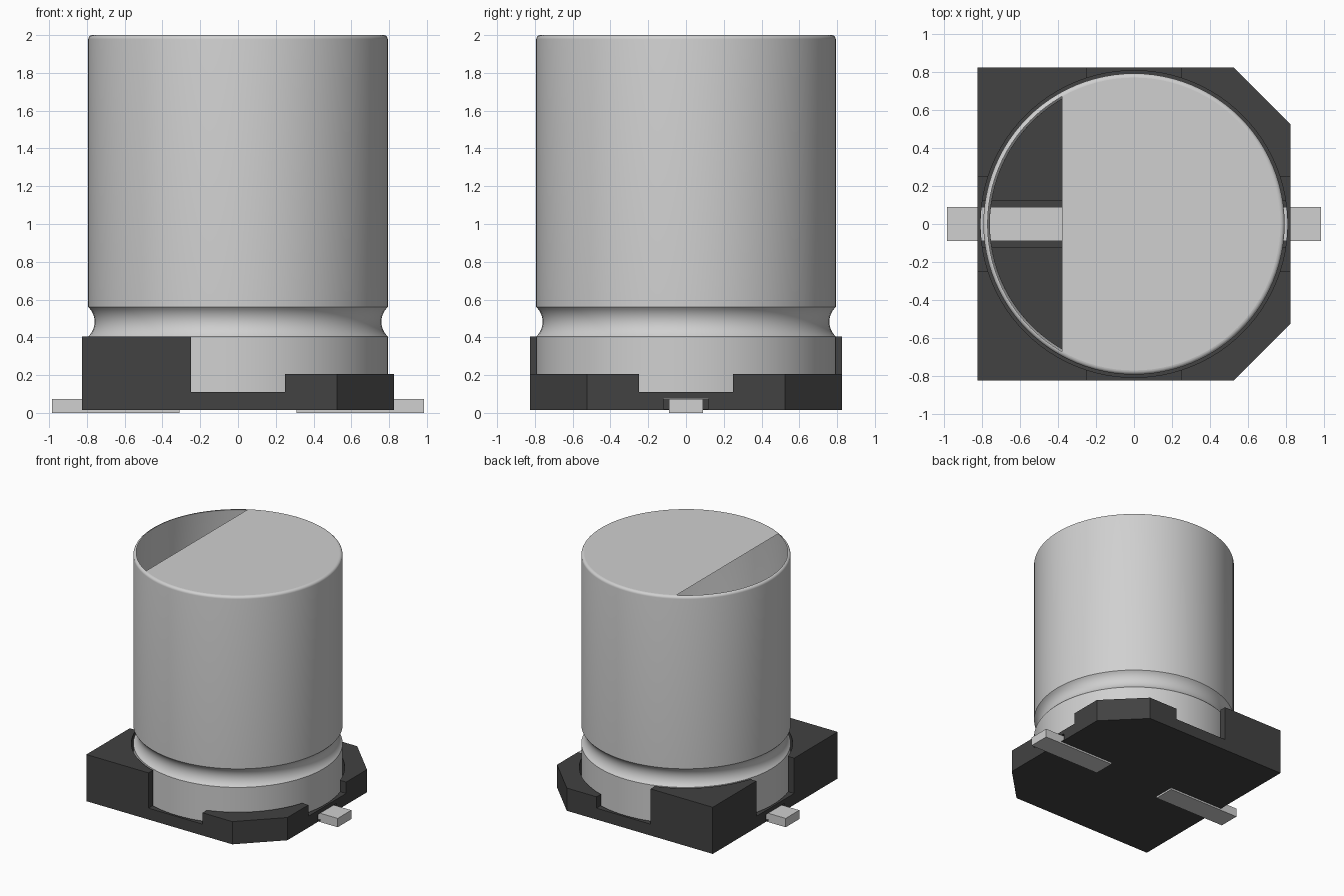
import bpy, bmesh, math
from mathutils import Vector, Matrix

if "Cube" in bpy.data.objects:
    bpy.data.objects.remove(bpy.data.objects["Cube"])


def material(name, value):
    mat = bpy.data.materials.new(name)
    mat.use_nodes = True
    colour = (value, value, value, 1)
    mat.diffuse_color = colour
    mat.node_tree.nodes["Principled BSDF"].inputs["Base Color"].default_value = colour
    return mat


metal = material("light grey metal", 0.63)
plastic = material("dark grey plastic", 0.054)
SEGMENTS = 96


def finish(bm, name, mat=None):
    mesh = bpy.data.meshes.new(name)
    bm.to_mesh(mesh)
    bm.free()
    obj = bpy.data.objects.new(name, mesh)
    bpy.context.collection.objects.link(obj)
    if mat:
        mesh.materials.append(mat)
    return obj


def activate(obj):
    bpy.ops.object.select_all(action='DESELECT')
    obj.select_set(True)
    bpy.context.view_layer.objects.active = obj


def box(name, lo, hi, mat=None):
    bm = bmesh.new()
    lo, hi = Vector(lo), Vector(hi)
    bmesh.ops.create_cube(bm, size=1, matrix=Matrix.Translation((lo + hi) / 2)
                          @ Matrix.Diagonal((*(hi - lo), 1)))
    return finish(bm, name, mat)


def cylinder(name, radius, z0, z1):
    bm = bmesh.new()
    bmesh.ops.create_cone(bm, cap_ends=True, segments=SEGMENTS, radius1=radius, radius2=radius,
                          depth=z1 - z0, matrix=Matrix.Translation((0, 0, (z0 + z1) / 2)))
    return finish(bm, name)


def cut(target, cutter):
    activate(target)
    mod = target.modifiers.new("cut", 'BOOLEAN')
    mod.operation, mod.solver, mod.object = 'DIFFERENCE', 'EXACT', cutter
    bpy.ops.object.modifier_apply(modifier=mod.name)
    bpy.data.objects.remove(cutter)


# Base: square block with two chamfered corners
W, C = 0.825, 0.525
outline = [(-W, -W), (C, -W), (W, -C), (W, C), (C, W), (-W, W)]
bm = bmesh.new()
face = bm.faces.new([bm.verts.new((x, y, 0.015)) for x, y in outline])
top = bmesh.ops.extrude_face_region(bm, geom=[face])
bmesh.ops.translate(bm, vec=(0, 0, 0.39),
                    verts=[v for v in top["geom"] if isinstance(v, bmesh.types.BMVert)])
bmesh.ops.recalc_face_normals(bm, faces=bm.faces)
base = finish(bm, "base", plastic)

# Lower chamfered side, side notches, round pocket and lead slots
cut(base, box("low_side_cutter", (0, -1, 0.205), (1, 1, 0.6)))
cut(base, box("front_back_notch_cutter", (-0.25, -1, 0.11), (0.25, 1, 0.6)))
cut(base, box("side_notch_cutter", (-1, -0.25, 0.11), (1, 0.25, 0.6)))
cut(base, cylinder("pocket_cutter", 0.808, 0.07, 0.6))
for x0, x1 in ((-1, -0.30), (0.30, 1)):
    cut(base, box("slot_cutter", (x0, -0.12, 0.02), (x1, 0.12, 0.076)))

# Flat leads
box("left_lead", (0.31, -0.09, 0), (0.985, 0.09, 0.074), metal)
box("right_lead", (-0.985, -0.09, 0), (-0.31, 0.09, 0.074), metal)

# Can: revolved wall with a rolled groove and a rounded top rim
R, FILLET = 0.793, 0.022
profile = [(R, 0.07), (R, 0.405)]
half, depth = 0.0775, 0.034
arc_r = (half ** 2 + depth ** 2) / (2 * depth)
sweep = math.asin(half / arc_r)
for i in range(1, 13):
    a = -sweep + 2 * sweep * i / 12
    profile.append((R - depth + arc_r - arc_r * math.cos(a), 0.4825 + arc_r * math.sin(a)))
for i in range(6):
    a = math.pi / 2 * i / 5
    profile.append((R - FILLET + FILLET * math.cos(a), 2 - FILLET + FILLET * math.sin(a)))
bm = bmesh.new()
verts = [bm.verts.new((r, 0, z)) for r, z in profile]
edges = [bm.edges.new(pair) for pair in zip(verts, verts[1:])]
bmesh.ops.spin(bm, geom=verts + edges, cent=(0, 0, 0), axis=(0, 0, 1),
               angle=math.tau, steps=SEGMENTS, use_merge=True)
bmesh.ops.remove_doubles(bm, verts=bm.verts, dist=1e-5)
bm.normal_update()
wall = max(bm.faces, key=lambda f: f.calc_area())
if wall.normal.dot(wall.calc_center_median()) - wall.normal.z < 0:
    bmesh.ops.reverse_faces(bm, faces=bm.faces)
can = finish(bm, "can", metal)
activate(can)
bpy.ops.object.shade_smooth_by_angle(angle=math.radians(25))

# Can top: disc with an open segment on one side
bm = bmesh.new()
bmesh.ops.create_circle(bm, cap_ends=True, segments=SEGMENTS, radius=R - FILLET,
                        matrix=Matrix.Translation((0, 0, 2)))
bmesh.ops.bisect_plane(bm, geom=bm.verts[:] + bm.edges[:] + bm.faces[:],
                       plane_co=(-0.38, 0, 0), plane_no=(1, 0, 0), clear_inner=True)
bm.normal_update()
for f in bm.faces:
    if f.normal.z < 0:
        f.normal_flip()
finish(bm, "can_top", metal)
